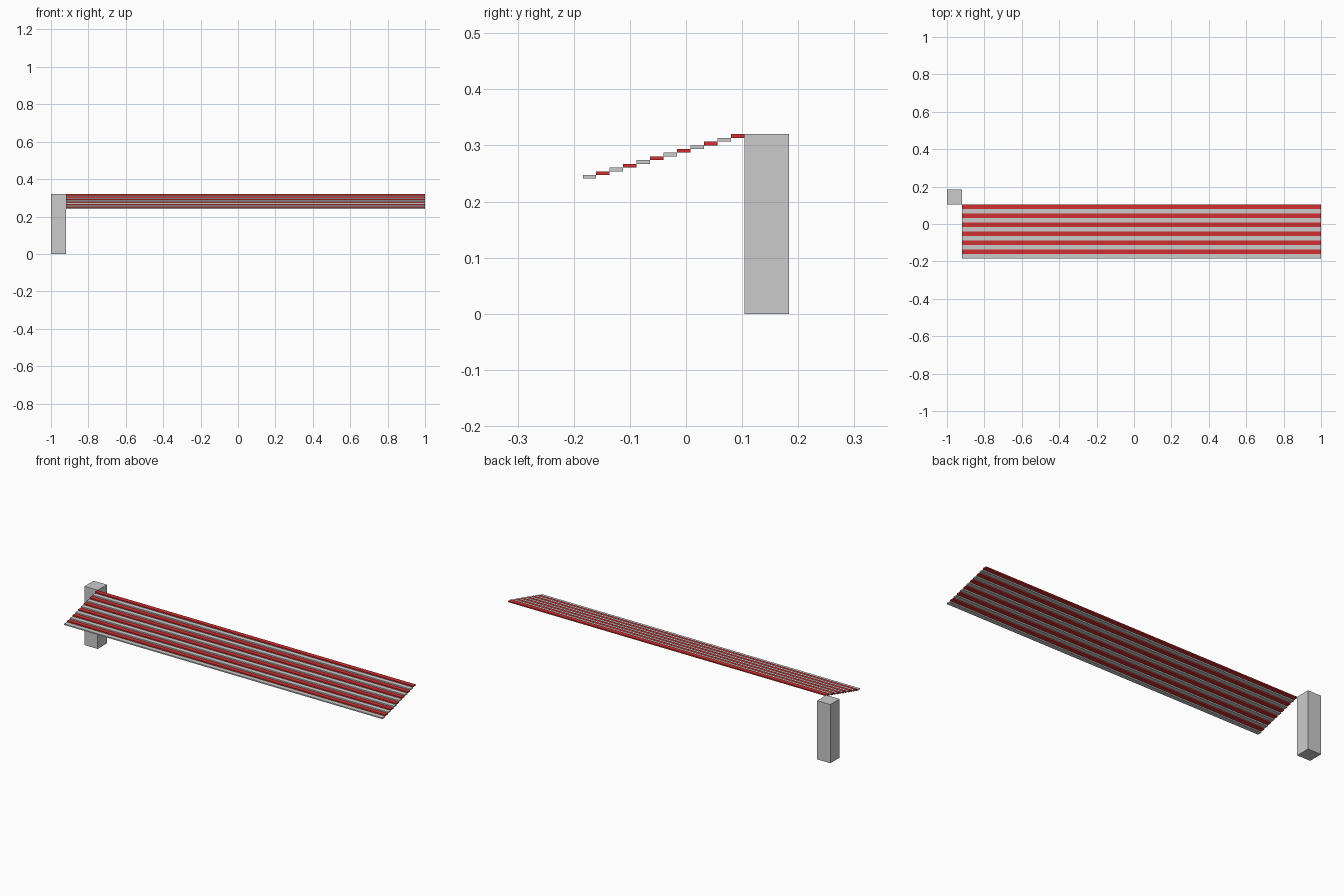
import bpy

if "Cube" in bpy.data.objects:
    bpy.data.objects.remove(bpy.data.objects["Cube"])


def material(name, color):
    mat = bpy.data.materials.new(name)
    mat.diffuse_color = color
    mat.use_nodes = True
    mat.node_tree.nodes["Principled BSDF"].inputs["Base Color"].default_value = mat.diffuse_color
    return mat


def box(name, lo, hi, mat=None):
    centre = [(a + b) / 2 for a, b in zip(lo, hi)]
    bpy.ops.mesh.primitive_cube_add(size=1, location=centre)
    obj = bpy.context.object
    obj.name = name
    obj.scale = [b - a for a, b in zip(lo, hi)]
    bpy.ops.object.transform_apply(location=False, rotation=False, scale=True)
    if mat:
        obj.data.materials.append(mat)
    return obj


red = material("red", (0.65, 0.03, 0.03, 1))

# Upright post at the back left corner
box("post", (-1, 0.104, 0), (-0.92, 0.184, 0.32))

# Sloping awning: twelve stepped slats, alternately grey and red
COUNT, DEPTH, STEP = 12, 0.024, 0.0066
THICK = 0.0066
for i in range(COUNT):
    y = -0.184 + i * DEPTH
    top = 0.32 - (COUNT - 1 - i) * STEP
    box(f"awning_slat_{i + 1}", (-0.92, y, top - THICK), (1, y + DEPTH, top),
        red if i % 2 else None)
